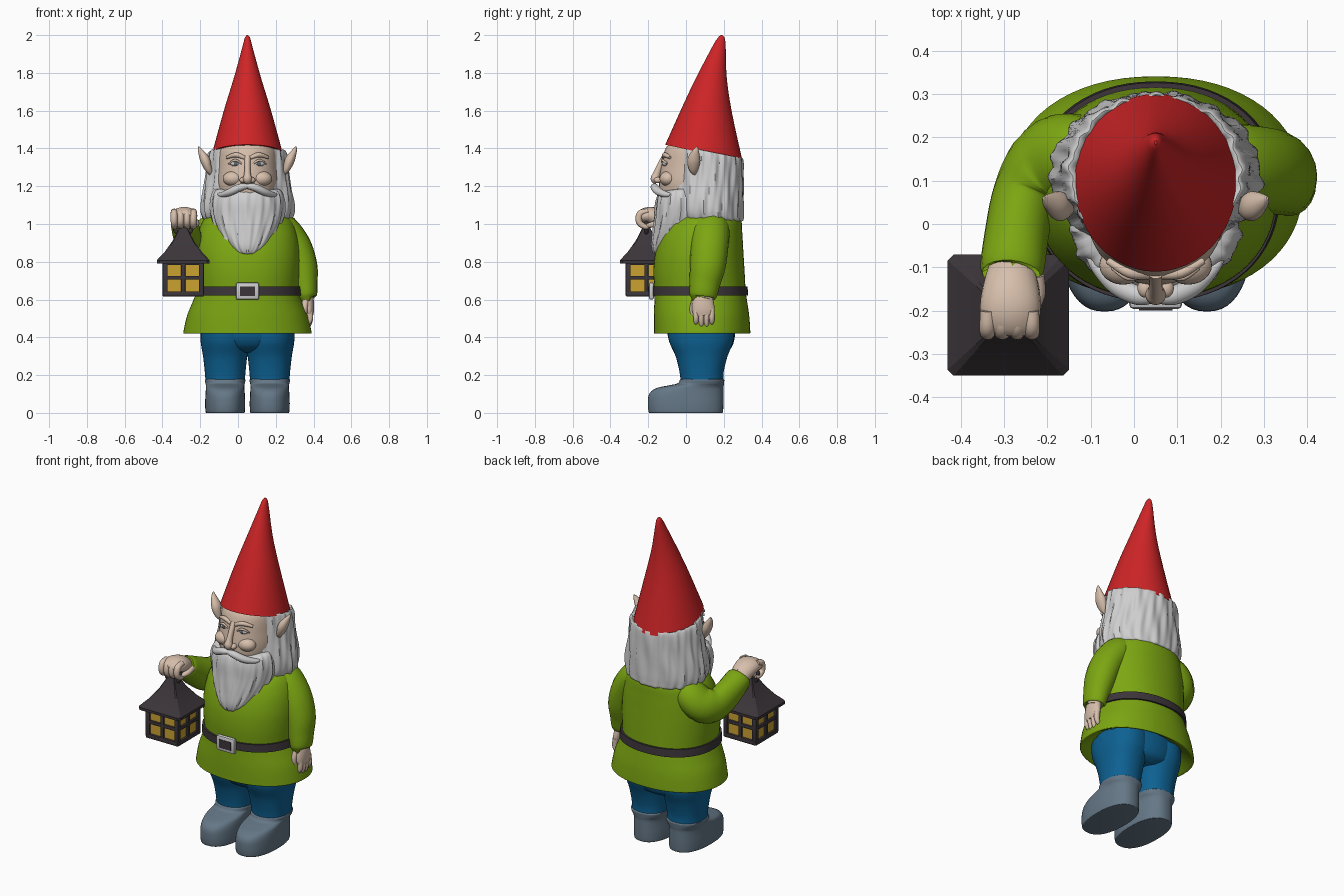
import bpy, bmesh, math
from mathutils import Vector, Matrix

def mat(name, r, g, b):
    m = bpy.data.materials.new(name)
    m.diffuse_color = (r, g, b, 1)
    return m

RED = mat("hat_red", 0.62, 0.018, 0.02)
GREEN = mat("tunic_green", 0.2, 0.38, 0.006)
BLUE = mat("trouser_blue", 0.004, 0.12, 0.29)
GREY = mat("boot_grey", 0.13, 0.185, 0.24)
WHITE = mat("hair_white", 0.62, 0.62, 0.62)
SKIN = mat("skin", 0.68, 0.52, 0.41)
DARK = mat("dark_iron", 0.045, 0.036, 0.042)
YELLOW = mat("lamp_yellow", 0.6, 0.36, 0.03)
IRIS = mat("iris_grey", 0.12, 0.14, 0.16)
CX = 0.05                                   # centre line of the figure

def finish(name, bm, m, angle=40):
    bmesh.ops.recalc_face_normals(bm, faces=bm.faces)
    me = bpy.data.meshes.new(name)
    bm.to_mesh(me)
    bm.free()
    me.materials.append(m)
    ob = bpy.data.objects.new(name, me)
    bpy.context.collection.objects.link(ob)
    bpy.ops.object.select_all(action='DESELECT')
    ob.select_set(True)
    bpy.context.view_layer.objects.active = ob
    bpy.ops.object.shade_smooth_by_angle(angle=math.radians(angle))
    return ob

def spline(rows, steps):
    """Catmull-Rom interpolation of rows of numbers"""
    out, n = [], len(rows)
    for i in range(n - 1):
        a, b, c, d = (rows[max(0, min(n - 1, i + k))] for k in (-1, 0, 1, 2))
        for s in range(steps):
            t = s / steps
            out.append([0.5 * (2*q + (r-p)*t + (2*p-5*q+4*r-w)*t*t + (3*q-p-3*r+w)*t**3)
                        for p, q, r, w in zip(a, b, c, d)])
    return out + [list(rows[-1])]

def bridge(name, rings, m, angle=40):
    bm = bmesh.new()
    vs = [[bm.verts.new(p) for p in r] for r in rings]
    n = len(rings[0])
    for a, b in zip(vs, vs[1:]):
        for i in range(n):
            bm.faces.new((a[i], a[(i+1) % n], b[(i+1) % n], b[i]))
    bm.faces.new(vs[0])
    bm.faces.new(vs[-1])
    return finish(name, bm, m, angle)

def loft(name, rows, m, cx=CX, n=48, steps=5, power=1.0, ripple=None):
    """rows: z, half width, front y, back y, slope of the ring along y"""
    rings = []
    for z, rx, yf, yb, sl in spline(rows, steps):
        ring, cy, ry = [], (yf + yb) / 2, (yb - yf) / 2
        for i in range(n):
            a = 2 * math.pi * i / n
            k = 1 + (ripple(a, z) if ripple else 0)
            c, s = math.cos(a), math.sin(a)
            dx = math.copysign(abs(c) ** power, c) * rx * k
            dy = math.copysign(abs(s) ** power, s) * ry * k
            ring.append((cx + dx, cy + dy, z + sl * dy))
        rings.append(ring)
    return bridge(name, rings, m)

def tube(name, rows, m, ref=(1, 0, 0), n=20, steps=5):
    """rows: x, y, z, radius across, radius along ref"""
    pts, rings = spline(rows, steps), []
    for i, (x, y, z, ru, rv) in enumerate(pts):
        t = Vector(pts[min(i+1, len(pts)-1)][:3]) - Vector(pts[max(i-1, 0)][:3])
        u = t.cross(Vector(ref)).normalized()
        v = t.cross(u).normalized()
        rings.append([Vector((x, y, z)) + u * ru * math.cos(2*math.pi*k/n)
                      + v * rv * math.sin(2*math.pi*k/n) for k in range(n)])
    return bridge(name, rings, m, 60)

def ball(name, c, r, m):
    bm = bmesh.new()
    bmesh.ops.create_uvsphere(bm, u_segments=24, v_segments=14, radius=1,
                              matrix=Matrix.Translation(c) @ Matrix.Diagonal((*r, 1)))
    return finish(name, bm, m)

def box(name, c, size, m, bevel=0.0, rot=0.0, pivot=(0, 0, 0)):
    bm = bmesh.new()
    P = Matrix.Translation(pivot) @ Matrix.Rotation(rot, 4, 'Z')
    bmesh.ops.create_cube(bm, size=1, matrix=P @ Matrix.Translation(c) @ Matrix.Diagonal((*size, 1)))
    if bevel:
        bmesh.ops.bevel(bm, geom=bm.edges[:], offset=bevel, segments=2, profile=0.5, affect='EDGES')
    return finish(name, bm, m, 30)

# hat, leaning back
loft("hat", [(1.375, .187, -.11, .30, -.22), (1.6, .125, -.02, .245, -.15), (1.78, .07, .06, .216, -.1),
             (1.94, .026, .14, .21, 0), (1.985, .014, .168, .204, 0), (2.0, .003, .183, .193, 0)], RED)

# head, hair and beard
loft("head", [(1.08, .12, -.1, .2, 0), (1.15, .15, -.135, .22, 0), (1.22, .163, -.142, .23, 0),
              (1.3, .16, -.132, .23, 0), (1.4, .155, -.108, .23, 0), (1.45, .12, -.06, .2, 0)], SKIN)

def locks(a, z):
    return .018 * math.sin(17*a + 9*z) + .014 * math.sin(29*a - 14*z + 1) + .01 * math.sin(8*a + 20*z)

loft("hair", [(1.36, .17, -.05, .28, -.2), (1.385, .195, -.06, .293, -.2), (1.35, .21, -.062, .3, -.18),
              (1.24, .222, -.07, .302, -.1), (1.12, .242, -.08, .303, 0), (1.05, .24, -.075, .303, 0),
              (1.015, .215, -.05, .297, 0), (1.02, .15, 0, .25, 0)], WHITE, n=128, ripple=locks)
loft("beard", [(1.19, .13, -.1, .1, .1), (1.18, .175, -.14, .12, .1), (1.12, .195, -.158, .14, 0),
               (1.04, .19, -.165, .14, 0), (.96, .16, -.175, .1, 0), (.89, .118, -.182, .04, 0),
               (.85, .075, -.175, .0, 0), (.838, .03, -.16, -.05, 0)], WHITE, n=112, ripple=locks)

# face and ears, mirrored about the centre line
for side, s in (("left", -1), ("right", 1)):
    X = lambda d: CX + s * d
    tube(side + "_moustache", [(X(-.005), -.165, 1.2, .012, .015), (X(.04), -.165, 1.193, .02, .022),
         (X(.09), -.142, 1.17, .02, .022), (X(.135), -.1, 1.155, .014, .015),
         (X(.16), -.07, 1.16, .003, .003)], WHITE, ref=(0, 1, 0))
    tube(side + "_ear", [(X(.19), .045, 1.265, .01, .012), (X(.208), .04, 1.295, .027, .02),
         (X(.225), .042, 1.34, .034, .026), (X(.248), .052, 1.385, .018, .014),
         (X(.258), .06, 1.41, .003, .003)], SKIN)
    ball(side + "_cheek", (X(.075), -.095, 1.24), (.055, .045, .04), SKIN)
    ball(side + "_nostril", (X(.024), -.148, 1.232), (.018, .022, .016), SKIN)
    ball(side + "_eye", (X(.064), -.108, 1.32), (.027, .018, .015), WHITE)
    ball(side + "_iris", (X(.062), -.122, 1.32), (.011, .0055, .011), IRIS)
    tube(side + "_upper_lid", [(X(.03), -.122, 1.318, .004, .004), (X(.064), -.124, 1.338, .007, .007),
         (X(.1), -.102, 1.318, .004, .004)], SKIN, ref=(0, 1, 0), n=10)
    tube(side + "_brow", [(X(.015), -.118, 1.35, .01, .01), (X(.06), -.112, 1.366, .013, .013),
         (X(.11), -.085, 1.352, .008, .008)], SKIN, ref=(0, 1, 0), n=12)
tube("nose", [(CX, -.115, 1.36, .012, .016), (CX, -.137, 1.31, .016, .015), (CX, -.155, 1.265, .02, .018),
              (CX, -.163, 1.238, .024, .024), (CX, -.155, 1.218, .014, .016)], SKIN)

# tunic with a hollow hem, belt and buckle
loft("tunic", [(.47, .25, -.08, .26, 0), (.428, .315, -.148, .318, 0), (.42, .337, -.168, .338, 0),
               (.44, .337, -.17, .34, 0), (.52, .318, -.17, .334, 0), (.6, .285, -.167, .322, 0),
               (.645, .272, -.167, .316, 0), (.75, .277, -.172, .31, 0), (.85, .277, -.162, .304, 0),
               (.95, .262, -.13, .298, 0), (1.03, .225, -.08, .29, 0), (1.09, .14, 0, .25, 0)],
     GREEN, n=64, power=.92)
loft("belt", [(.622, .27, -.16, .31, 0), (.622, .287, -.18, .329, 0), (.668, .282, -.18, .326, 0),
              (.668, .265, -.16, .31, 0)], DARK, n=64, steps=1, power=.92)
box("buckle", (.05, -.183, .645), (.122, .026, .092), WHITE, .01)
box("buckle_centre", (.05, -.195, .645), (.078, .008, .05), DARK)

# lowered arm and open hand
tube("right_sleeve", [(.15, .135, 1.02, .07, .06), (.22, .13, .985, .1, .085), (.295, .125, .89, .1, .088),
     (.337, .115, .78, .095, .083), (.352, .1, .69, .082, .07), (.362, .09, .615, .07, .056),
     (.363, .09, .612, .045, .035)], GREEN)
tube("right_palm", [(.362, .09, .64, .045, .03), (.37, .09, .59, .056, .032), (.377, .092, .545, .06, .026),
     (.38, .095, .515, .05, .018)], SKIN)
for i in range(4):
    y = .053 + i * .028
    low = .468 - .012 * (i in (1, 2))
    tube("right_finger_%d" % i, [(.378, y, .55, .015, .017), (.382, y, .505, .0145, .016),
         (.375, y, low + .012, .012, .013), (.37, y, low, .005, .005)], SKIN, n=12)
tube("right_thumb", [(.36, .05, .6, .018, .018), (.352, .036, .555, .017, .017),
     (.352, .037, .515, .013, .013), (.353, .04, .503, .004, .004)], SKIN, n=12)

# raised arm and fist
tube("left_sleeve", [(-.06, .16, 1.0, .06, .06), (-.13, .16, .965, .095, .09), (-.205, .14, .91, .1, .085),
     (-.25, .07, .895, .095, .075), (-.27, -.02, .94, .085, .074), (-.282, -.11, 1.0, .064, .072),
     (-.282, -.113, 1.002, .04, .045)], GREEN)
tube("left_fist", [(-.282, -.09, .99, .04, .05), (-.284, -.14, 1.025, .05, .064), (-.285, -.19, 1.045, .046, .07),
     (-.287, -.235, 1.04, .036, .064), (-.288, -.25, 1.035, .02, .05)], SKIN)
for i in range(4):
    x = -.338 + i * .034
    tube("left_finger_%d" % i, [(x, -.2, 1.068, .014, .017), (x, -.242, 1.055, .018, .0185),
         (x, -.248, 1.01, .017, .018), (x, -.215, .985, .014, .016), (x, -.185, .99, .006, .008)], SKIN, n=12)
tube("left_thumb", [(-.225, -.12, 1.01, .018, .018), (-.222, -.165, 1.0, .017, .017),
     (-.238, -.205, .99, .012, .012)], SKIN, n=12)

# trousers and boots
loft("trouser_seat", [(.32, .1, .0, .2, 0), (.345, .19, -.06, .24, 0), (.4, .245, -.095, .258, 0),
                      (.48, .25, -.1, .26, 0)], BLUE)
for side, s in (("left", -1), ("right", 1)):
    x = CX + s * .118
    loft(side + "_trouser_leg", [(.165, .104, -.028, .198, 0), (.22, .108, -.035, .2, 0),
         (.3, .117, -.055, .22, 0), (.38, .13, -.09, .25, 0), (.46, .13, -.1, .255, 0)], BLUE, cx=x, power=.9)
    loft(side + "_boot", [(0, .098, -.19, .19, 0), (.006, .104, -.198, .196, 0), (.05, .106, -.202, .198, 0),
         (.1, .104, -.195, .198, 0), (.13, .102, -.16, .198, 0), (.146, .102, -.09, .2, 0),
         (.156, .104, -.045, .201, 0), (.176, .107, -.031, .202, 0), (.18, .09, -.02, .19, 0)],
         GREY, cx=x, power=.85)

# lantern: glowing core, iron frame, roof and ring
LX, LY = -.29, -.21
box("lantern_core", (LX, LY, .71), (.192, .192, .16), YELLOW)
box("lantern_base", (LX, LY, .63), (.218, .218, .026), DARK, .004)
for q in range(4):
    part = dict(rot=q * math.pi / 2, pivot=(LX, LY, 0))
    box("lantern_post_%d" % q, (-.096, -.096, .71), (.026, .026, .17), DARK, .003, **part)
    box("lantern_mullion_%d" % q, (0, -.1, .71), (.022, .016, .17), DARK, .003, **part)
    box("lantern_crossbar_%d" % q, (0, -.1, .716), (.19, .016, .02), DARK, .003, **part)
    box("lantern_top_rail_%d" % q, (0, -.1, .79), (.19, .016, .016), DARK, .003, **part)
roof = [(.79, .128), (.792, .14), (.808, .14), (.85, .1), (.91, .057), (.965, .028), (.982, .02)]
bridge("lantern_roof", [[(LX + h*a, LY + h*b, z) for a, b in
       ((-1, -.9), (-.9, -1), (.9, -1), (1, -.9), (1, .9), (.9, 1), (-.9, 1), (-1, .9))]
       for z, h in roof], DARK, 25)
tube("lantern_ring", [(LX + .048 * math.cos(a), LY, .99 + .048 * math.sin(a), .011, .011)
     for a in (2 * math.pi * k / 16 for k in range(17))], DARK, ref=(0, 1, 0), n=10, steps=2)
